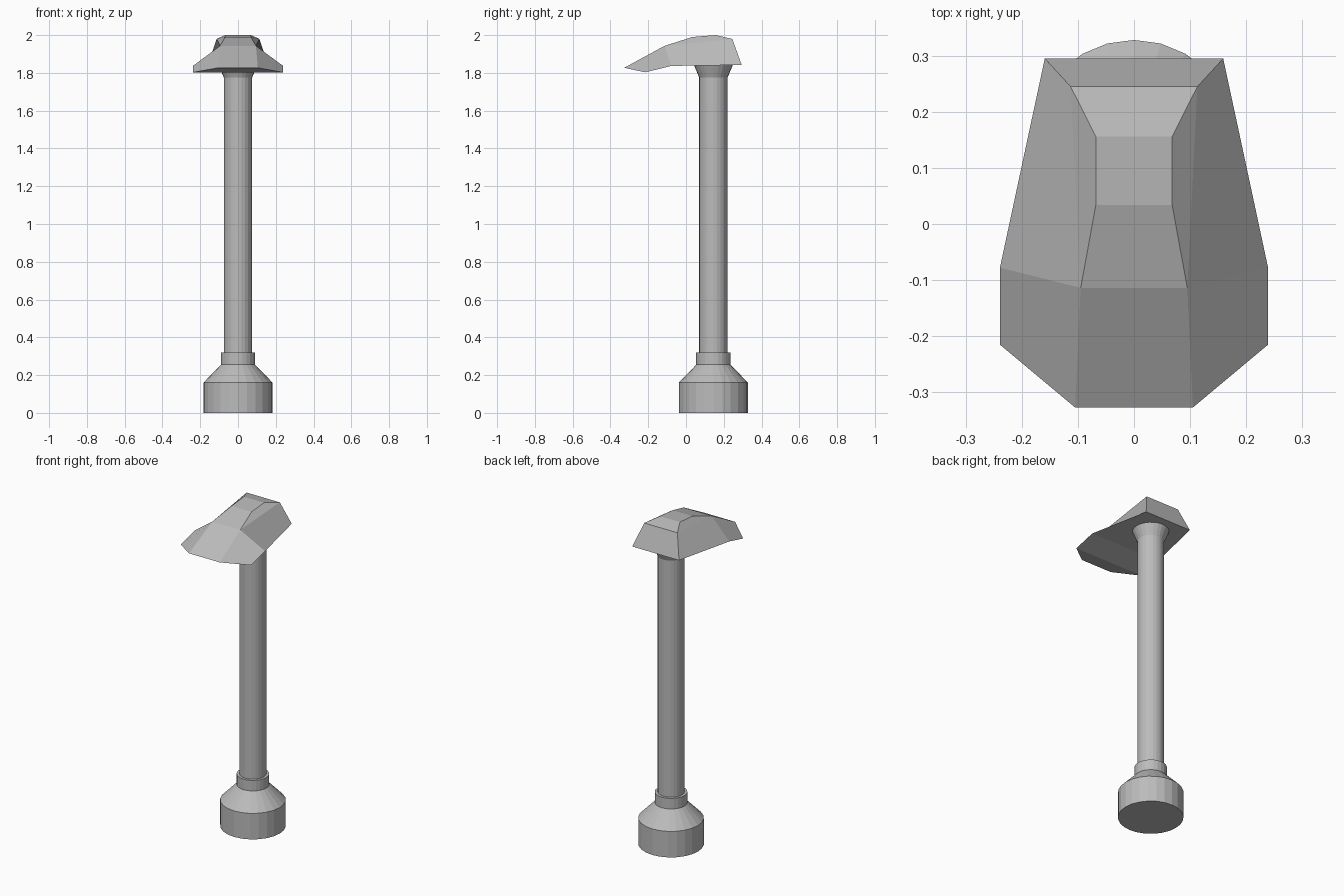
import bpy, bmesh, math

cube = bpy.data.objects.get("Cube")
if cube:
    bpy.data.objects.remove(cube, do_unlink=True)

# One plain grey for the whole model
grey = bpy.data.materials.new("plain_grey")
grey.use_nodes = True
GREY = (0.5, 0.5, 0.5, 1)
grey.diffuse_color = GREY
grey.node_tree.nodes["Principled BSDF"].inputs["Base Color"].default_value = GREY

AXIS_Y = 0.145
SIDES = 24


def finish(name, bm):
    bmesh.ops.recalc_face_normals(bm, faces=bm.faces)
    mesh = bpy.data.meshes.new(name)
    bm.to_mesh(mesh)
    bm.free()
    mesh.materials.append(grey)
    obj = bpy.data.objects.new(name, mesh)
    bpy.context.collection.objects.link(obj)
    return obj


def turned(name, profile):
    """Closed, faceted solid from (radius, height) pairs around the post axis."""
    bm = bmesh.new()
    rings = [[bm.verts.new((r * math.cos(a), AXIS_Y + r * math.sin(a), z))
              for a in (math.tau * i / SIDES for i in range(SIDES))]
             for r, z in profile]
    for low, high in zip(rings, rings[1:]):
        for i in range(SIDES):
            j = (i + 1) % SIDES
            bm.faces.new((low[i], low[j], high[j], high[i]))
    bm.faces.new(rings[0])
    bm.faces.new(rings[-1])
    return finish(name, bm)


# Base with sloped shoulder and collar
turned("base", [(0.183, 0), (0.183, 0.16), (0.091, 0.255), (0.091, 0.32)])

# Straight post, flaring under the head
turned("post", [(0.075, 0.3), (0.075, 1.775), (0.103, 1.842)])

# Lamp head: half outline as (x, y, z), running round from the back rim,
# over the top to the front rim, and back along the underside
outline = [
    (0.159, 0.295, 1.842),                                  # back rim
    (0.113, 0.245, 1.98), (0.068, 0.156, 2.0),              # top
    (0.068, 0.034, 1.99), (0.095, -0.114, 1.943),
    (0.105, -0.327, 1.827),                                 # front rim
    (0.239, -0.215, 1.803), (0.239, -0.078, 1.837),         # side rim
]
bm = bmesh.new()
left = [bm.verts.new(p) for p in outline]
right = [bm.verts.new((-x, y, z)) for x, y, z in outline]
for i in range(len(outline)):
    j = (i + 1) % len(outline)
    bm.faces.new((left[i], left[j], right[j], right[i]))
# Side panels: upper bevel, flank, front corner
for side in (left, right):
    for panel in ((1, 2, 3, 4), (0, 1, 4, 7), (4, 5, 6, 7)):
        bm.faces.new([side[k] for k in panel])
finish("lamp_head", bm)
